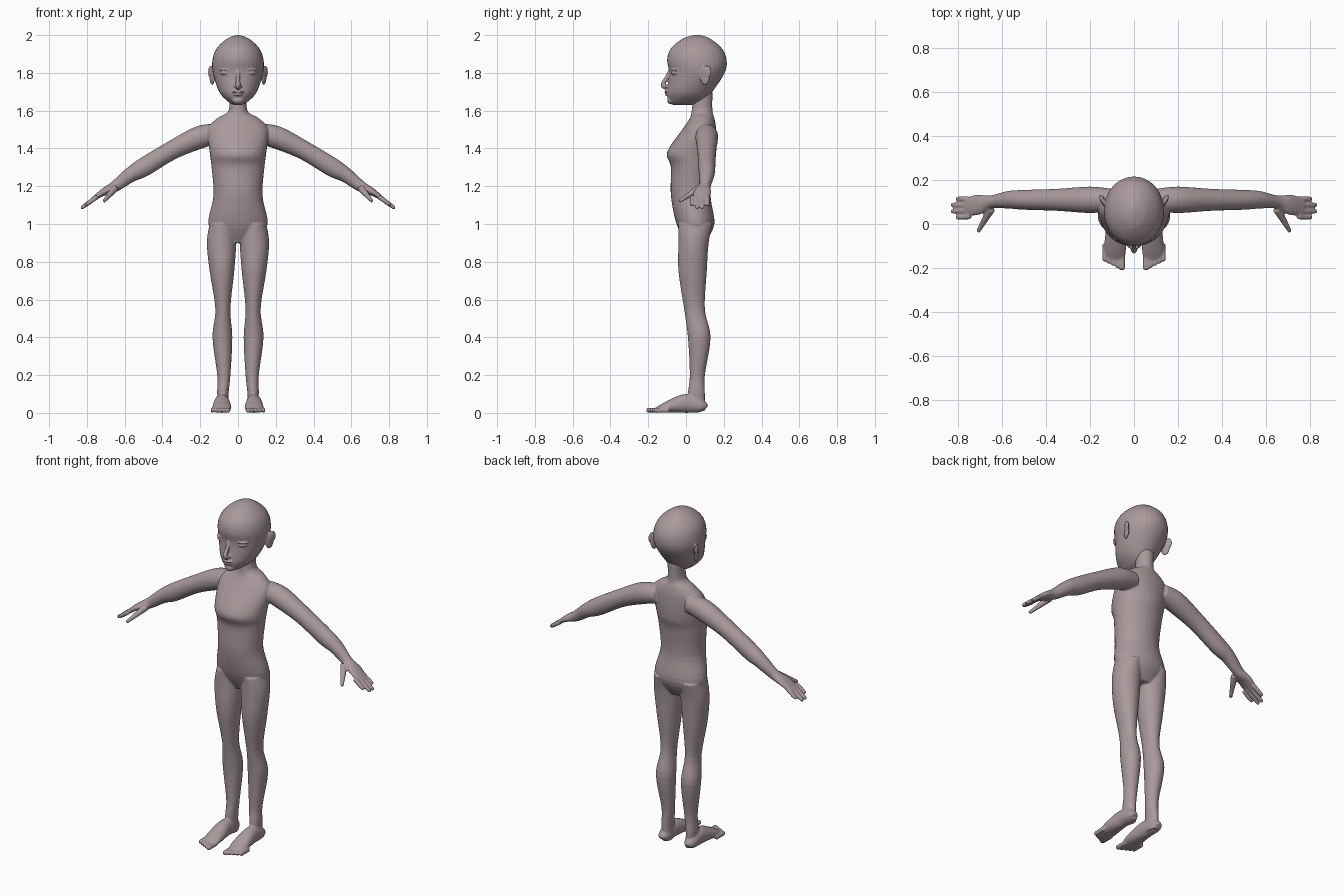
import bpy, bmesh, math
from mathutils import Vector, Matrix

old = bpy.data.objects.get("Cube")
if old:
    bpy.data.objects.remove(old)

clay = bpy.data.materials.new("mauve_grey_clay")
clay.use_nodes = True
colour = (0.4, 0.32, 0.33, 1)
clay.diffuse_color = colour
clay.node_tree.nodes["Principled BSDF"].inputs["Base Color"].default_value = colour


def spline(rows, steps=5):
    """Smooth curve through every row, whatever its length."""
    rows = [Vector(row) for row in rows]
    last = len(rows) - 1
    result = []
    for i in range(last):
        start, end = rows[i], rows[i + 1]
        leave = (end - rows[max(i - 1, 0)]) / 2
        arrive = (rows[min(i + 2, last)] - start) / 2
        for k in range(steps):
            t = k / steps
            ease = t * t * (3 - 2 * t)
            result.append(start.lerp(end, ease)
                          + leave * (t * (1 - t) ** 2)
                          - arrive * (t * t * (1 - t)))
    return result + [rows[last]]


def oval(power, count=32):
    """Unit superellipse."""
    points = []
    for i in range(count):
        angle = math.tau * i / count
        pair = (math.cos(angle), math.sin(angle))
        points.append([math.copysign(abs(p) ** (2 / power), p) for p in pair])
    return points


def skin(mesh, rings):
    """Closed tube through rings of points."""
    loops = [[mesh.verts.new(point) for point in ring] for ring in rings]
    for lower, upper in zip(loops, loops[1:]):
        for i in range(len(lower)):
            mesh.faces.new((lower[i - 1], lower[i], upper[i], upper[i - 1]))
    mesh.faces.new(loops[0])
    mesh.faces.new(loops[-1])


def column(mesh, rows, side=1, power=2):
    """Level rings: height, inner x, outer x, front y, back y."""
    rings = []
    for z, inner, outer, front, back in spline(rows):
        middle = Vector((side * (inner + outer) / 2, (front + back) / 2, z))
        wide, deep = (outer - inner) / 2, (back - front) / 2
        rings.append([middle + Vector((wide * u, deep * v, 0)) for u, v in oval(power)])
    skin(mesh, rings)


def limb(mesh, rows, side=1, across=(0, 1, 0)):
    """Rings square to a path: x, y, z, radius across, radius in depth."""
    rows = spline(rows)
    path = [Vector(row[:3]) for row in rows]
    rings = []
    for i, row in enumerate(rows):
        ahead = path[min(i + 1, len(path) - 1)] - path[max(i - 1, 0)]
        ahead.normalize()
        width = Vector(across)
        width = (width - ahead * width.dot(ahead)).normalized()
        depth = ahead.cross(width)
        ring = [path[i] + width * (row[3] * u) + depth * (row[4] * v) for u, v in oval(2)]
        rings.append([Vector((side * p.x, p.y, p.z)) for p in ring])
    skin(mesh, rings)


def blob(mesh, centre, size, turn=0):
    place = Matrix.Translation(centre) @ Matrix.Rotation(turn, 4, 'Z')
    bmesh.ops.create_uvsphere(mesh, u_segments=24, v_segments=16, radius=1,
                              matrix=place @ Matrix.Diagonal((*size, 1)))


def finish(name, mesh, voxel):
    """Fuse the overlapping shells into one soft skin."""
    bmesh.ops.recalc_face_normals(mesh, faces=mesh.faces)
    data = bpy.data.meshes.new(name)
    mesh.to_mesh(data)
    mesh.free()
    data.materials.append(clay)
    part = bpy.data.objects.new(name, data)
    bpy.context.scene.collection.objects.link(part)
    fuse = part.modifiers.new("fuse", 'REMESH')
    fuse.mode = 'VOXEL'
    fuse.voxel_size = voxel
    fuse.use_smooth_shade = True
    soften = part.modifiers.new("soften", 'SMOOTH')
    soften.factor = 0.5
    soften.iterations = 4


# Torso and neck: height, half width, front, back
body = bmesh.new()
torso = [(.9, .1, 0, .1), (1, .157, -.05, .15), (1.15, .13, -.08, .13),
         (1.3, .14, -.08, .14), (1.38, .15, -.1, .16), (1.5, .16, -.02, .16),
         (1.56, .11, .02, .15), (1.6, .05, .03, .14), (1.7, .05, .04, .14)]
column(body, [(z, -wide, wide, front, back) for z, wide, front, back in torso])

# Leg: height, inner, outer, front, back
leg = [(1, .02, .15, -.04, .14), (.9, .01, .165, -.04, .12), (.75, .02, .15, -.04, .11),
       (.55, .04, .12, -.01, .1), (.4, .03, .135, .01, .13), (.2, .04, .11, .02, .1),
       (.1, .05, .11, .01, .1), (.01, .05, .1, .02, .1)]

# Arm and palm: x, height, radius across, radius in depth
arm = [(.1, 1.48, .05, .05), (.2, 1.46, .06, .06), (.35, 1.39, .05, .05),
       (.5, 1.3, .045, .05), (.57, 1.26, .04, .04), (.65, 1.2, .03, .03),
       (.71, 1.17, .046, .02), (.77, 1.13, .04, .01)]
arm_path = [(x, .11 - max(0, x - .6) / 5, z, wide, deep) for x, z, wide, deep in arm]

# Foot: y, half width, instep height
foot = [(.1, .02, .04), (.08, .034, .07), (0, .04, .1), (-.1, .05, .06), (-.17, .04, .02)]
foot_path = [(.085, y, top / 2, wide, top / 2) for y, wide, top in foot]

sideways = (1, 0, 0)
for side in (1, -1):
    column(body, leg, side)
    limb(body, arm_path, side)
    limb(body, foot_path, side, sideways)

    # Thumb tapers forward and down from the wrist
    base, tip = Vector((.65, .07, 1.19)), Vector((.71, -.035, 1.12))
    thumb = []
    for t in (0, .5, 1):
        radius = .02 - t / 90
        thumb.append((*base.lerp(tip, t), radius, radius))
    limb(body, thumb, side)

    # Four fingers, longest in the middle
    for i in range(4):
        root = Vector((.745, .112 - .026 * i, 1.145))
        reach = Vector((1, .05 - .04 * i, -.72)) * (.09 - .012 * (i - 1.5) ** 2)
        finger = []
        for t in (0, .5, .85, 1):
            radius = .0125 - .005 * t ** 6
            finger.append((*(root + reach * t), radius, radius))
        limb(body, finger, side)

    # Five toes, the inner one biggest
    for i in range(5):
        x, tip = .055 + .02 * i, -.21 + .01 * i
        radius = .01 if i else .015
        toe = []
        for back, scale in ((.08, 1), (.02, 1), (.005, .9), (0, .5)):
            toe.append((x, tip + back, .014, radius * scale, .013 * scale))
        limb(body, toe, side, sideways)
finish("body", body, .005)

# Skull and jaw: height, half width, front, back
head = bmesh.new()
skull = [(1.63, .02, -.07, .04), (1.65, .055, -.09, .1), (1.7, .1, -.1, .14),
         (1.8, .133, -.09, .205), (1.87, .135, -.1, .215), (1.93, .113, -.08, .19),
         (1.98, .06, -.02, .13), (2, .01, .04, .08)]
column(head, [(z, -wide, wide, front, back) for z, wide, front, back in skull])

# Nose: y, height, radius
nose = [(-.08, 1.82, .01), (-.1, 1.78, .01), (-.122, 1.735, .013), (-.1, 1.72, .01)]
limb(head, [(0, y, z, radius, radius) for y, z, radius in nose], across=sideways)

# Lips and chin
for y, z, size in ((-.1, 1.7, (.033, .015, .007)), (-.097, 1.685, (.027, .016, .007)),
                   (-.08, 1.655, (.03, .02, .02))):
    blob(head, (0, y, z), size)

# Nostrils, eyes, lids and ears
for side in (1, -1):
    blob(head, (side * .012, -.105, 1.73), (.009, .012, .008))
    blob(head, (side * .068, -.058, 1.8), (.03, .02, .012), side * .35)
    blob(head, (side * .068, -.06, 1.815), (.036, .02, .004), side * .4)
    blob(head, (side * .137, .1, 1.785), (.011, .028, .05), side * -.35)
    blob(head, (side * .145, .11, 1.805), (.01, .026, .034), side * -.35)
finish("head", head, .004)
